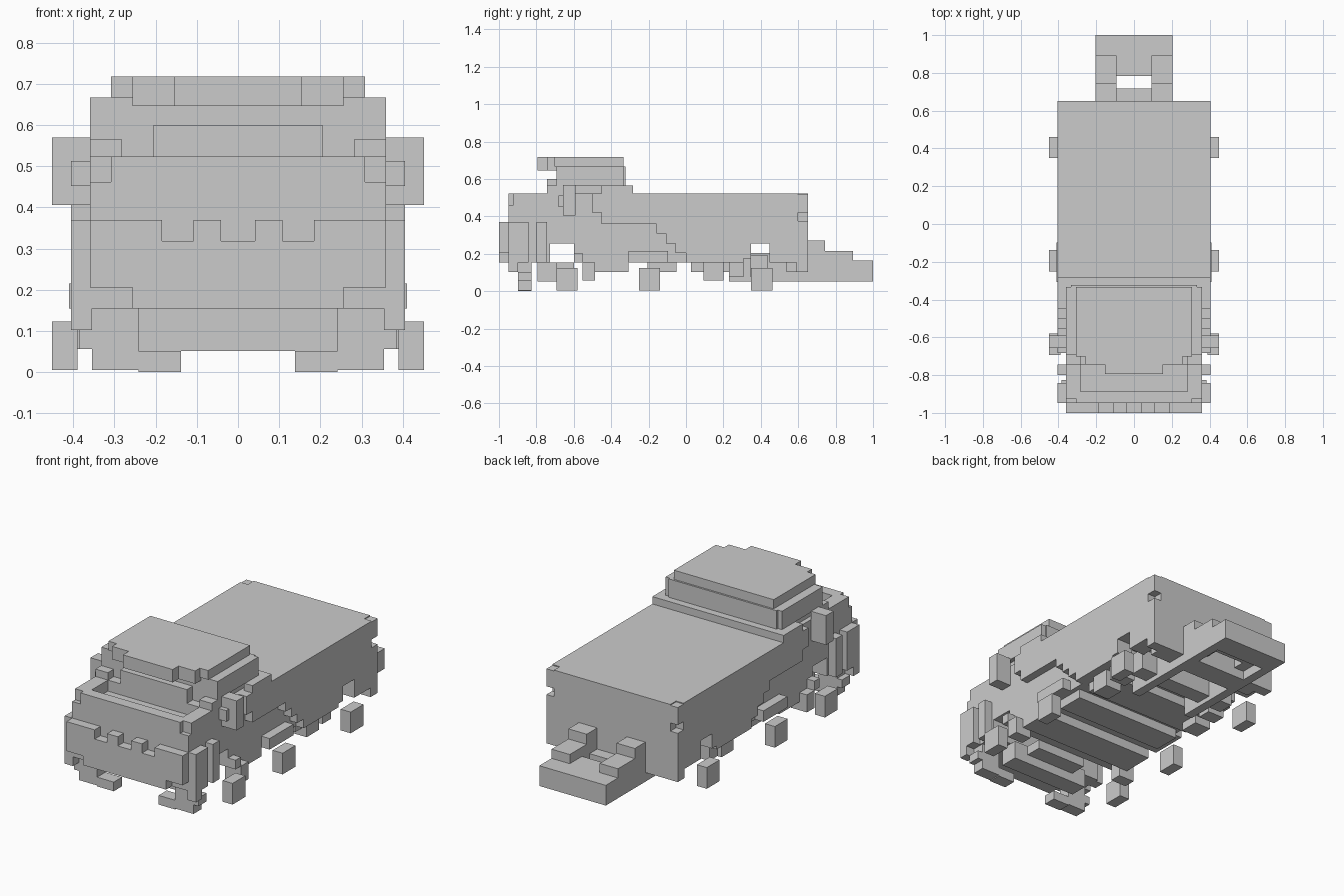
import bpy
import bmesh
from mathutils import Matrix, Vector

CELL = 2 / 39      # edge length of one building block
LENGTH = 39        # blocks from nose to tail

old = bpy.data.objects.get("Cube")
if old:
    bpy.data.objects.remove(old, do_unlink=True)


def block(name, xs, ys, zs):
    """Box spanning block ranges: x from centre, y from nose, z from ground."""
    low = Vector((xs[0], ys[0] - LENGTH / 2, zs[0])) * CELL
    high = Vector((xs[1], ys[1] - LENGTH / 2, zs[1])) * CELL
    mesh = bpy.data.meshes.new(name)
    bm = bmesh.new()
    place = Matrix.Translation((low + high) / 2) @ Matrix.Diagonal((*(high - low), 1))
    bmesh.ops.create_cube(bm, size=1, matrix=place)
    bm.to_mesh(mesh)
    bm.free()
    obj = bpy.data.objects.new(name, mesh)
    bpy.context.collection.objects.link(obj)
    return obj


def centred(name, half, ys, zs):
    block(name, (-half, half), ys, zs)


def pair(name, xs, ys, zs):
    block("left_" + name, xs, ys, zs)
    block("right_" + name, (-xs[1], -xs[0]), ys, zs)


# Front bumper with a notched upper edge
centred("bumper", 7, (0, 1), (4, 6.2))
centred("bumper_lower", 5, (0, 1), (3, 4))
pair("bumper_tooth_inner", (0.8, 2.1), (0, 1), (6.2, 7.2))
pair("bumper_tooth_outer", (3.6, 7), (0, 1), (6.2, 7.2))
pair("bumper_corner", (6.9, 7.9), (1, 2), (2, 7.2))
pair("bumper_corner_back", (6.9, 7.9), (2, 3.1), (3, 7.2))

# Nose and hood, with a sunken strip in front of the windscreen
centred("nose", 7, (1, 5.3), (3, 9))
centred("hood_ridge", 6, (1, 2.2), (9, 10.2))
pair("hood_shoulder", (5.5, 7), (1.5, 6), (9, 10.2))
pair("fender_step", (6.9, 7.9), (3.9, 5), (3, 7.2))

# Cab body above and behind the front axle opening
centred("cab_body", 7, (5, 14), (5, 10.2))
centred("cab_rear_lower", 7, (7.8, 14), (3, 5))
pair("cab_rear_pillar", (6.9, 7.9), (10.7, 14), (7, 11))
pair("cab_pillar_step", (6.9, 7.9), (9.7, 10.7), (8.2, 10.2))

# Windscreen and upper cab
centred("windscreen_sill", 4, (5, 6), (10.2, 11.7))
centred("cab_window_band", 6.5, (6, 13.2), (10, 13))
pair("windscreen_post", (5.5, 7), (5, 7), (10, 11))
pair("upper_post", (5.6, 7), (6, 13), (11, 13))
centred("cab_back_ledge", 7.6, (13, 14), (10, 11))

# Roof with a stepped sun visor
centred("roof", 6, (5.8, 13), (13, 14))
centred("visor", 5, (5, 6), (12.6, 14))
centred("visor_lip", 3, (4, 5), (12.6, 14))

# Side mirrors
pair("mirror", (7, 8.8), (6.7, 8), (7.9, 11.1))
pair("mirror_arm", (7, 7.9), (6.2, 7), (8.8, 10))

# Cargo box, raised over the rear axle opening
centred("cargo_core", 7, (14, 31.2), (5, 10.2))
centred("cargo_floor", 7, (14, 25.5), (3, 5))
pair("cargo_wall", (6.9, 7.9), (14, 31.2), (7, 10.2))
pair("cargo_skirt", (6.9, 7.9), (19.5, 25.5), (3, 5))

# Lower edge of the cargo walls, stepping down behind the cab
for step, start in enumerate((16.4, 17.4, 18.4)):
    bottom = 6 - step
    pair(f"wall_step_{step}", (6.9, 7.9), (start, 31.2 if bottom > 4 else 25.5),
         (bottom, bottom + 1))
pair("arch_front_step", (6, 7.9), (25.5, 26.3), (3.4, 5))
pair("arch_rear_step", (6, 7.9), (28.2, 29.5), (3, 5))
centred("cargo_tail", 7.9, (29.5, 31.2), (3, 5))
centred("tail_panel", 7, (31, 32.2), (2, 10.2))
pair("tail_upper_corner", (6.5, 7.9), (31, 32.2), (8.2, 10.1))
pair("tail_lamp", (6.9, 7.9), (31, 32.2), (2, 7.3))
pair("running_board", (6.9, 8), (13.5, 17.6), (3, 4.2))

# Chassis and underside crosspieces
centred("chassis_front", 7, (10, 13.5), (2, 3))
centred("chassis_middle", 6.5, (15.5, 18.5), (2, 3))
centred("chassis_cross", 6.5, (20, 24), (2, 3))
centred("chassis_rear", 6.5, (30, 32), (2, 3))
centred("front_crossmember", 4.7, (4, 6), (1, 3))
centred("front_axle", 3, (6, 7.8), (2, 3))
centred("rear_axle", 6, (26.2, 28), (1.5, 3.8))
pair("axle_bracket", (5, 7), (24, 25.5), (1.5, 3))
pair("axle_spring", (3, 4), (24, 31), (1, 4))
pair("cab_step", (6, 7.9), (8.7, 10), (1.1, 3))
pair("cab_upper_step", (6.9, 7.9), (7.8, 8.7), (3, 4))
pair("fuel_tank", (5, 7), (21.3, 23.4), (1.1, 3))

# Front feet
pair("foot", (4.7, 6.9), (2, 3.4), (0.1, 3.2))
pair("foot_inner", (2.7, 4.7), (2, 3.4), (0, 1))
pair("foot_outer", (6.9, 7.5), (2, 3.4), (1.1, 2))

# Wheel blocks, standing clear of the sides
for label, start in (("front", 6), ("middle", 14.6), ("rear", 26.3)):
    pair(label + "_wheel", (7.6, 8.8), (start, start + 2.2), (0.1, 2.4))

# Rear hitch platform with a central opening and a hollow underside
pair("hitch_rail", (1.8, 4), (32, 36.9), (2, 4.2))
pair("hitch_rim", (3, 4), (32, 36.9), (1, 2))
pair("hitch_shoulder", (1.8, 4), (32, 34), (4, 5.3))
centred("hitch_root", 4, (31, 33.5), (1, 3))
centred("hitch_deck", 4, (34.8, 39), (2, 3.2))
centred("hitch_edge", 4, (36.5, 39), (1, 2))
